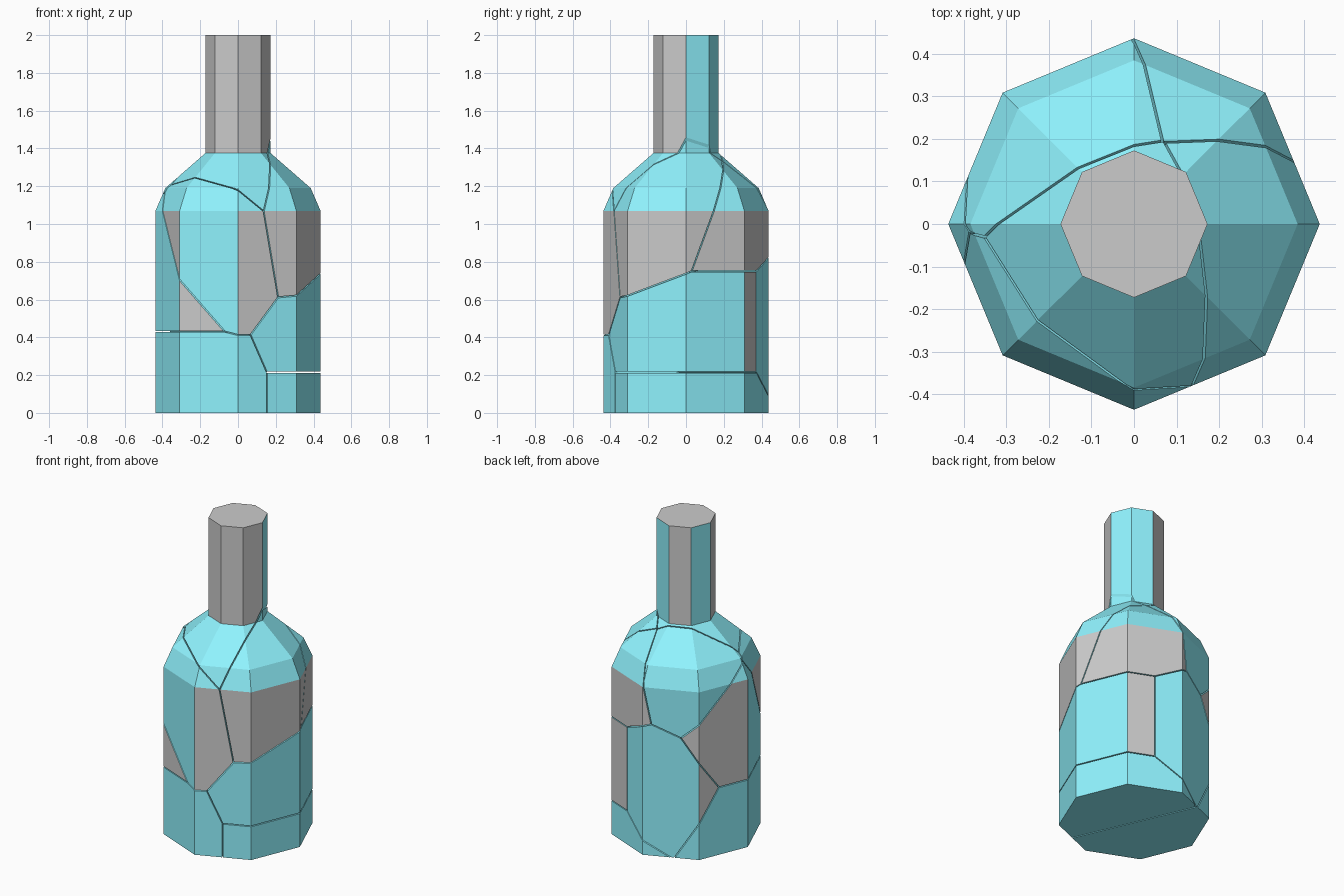
import bpy, bmesh, math
from mathutils import Vector

if "Cube" in bpy.data.objects:
    bpy.data.objects.remove(bpy.data.objects["Cube"])

SIDES = 8
GAP = 0.003          # half width of a crack
# Bottle profile: (radius, height)
PROFILE = [(0.437, 0), (0.437, 1.07), (0.385, 1.19), (0.173, 1.375), (0.173, 2.0)]

# Shards: centre of each cell, and the wall sides that are grey
# (sides are counted anticlockwise from +x; the neck shard uses its neck walls)
SHARDS = {
    "base_left_shard":      ((-0.465, 0.007, 0.019), ()),
    "base_right_shard":     ((0.296, 0.338, 0.019), ()),
    "lower_right_shard":    ((0.296, 0.338, 0.411), (1,)),
    "lower_back_shard":     ((0.024, 0.432, 0.411), (3,)),
    "middle_left_shard":    ((-0.465, 0.007, 0.841), (2, 3, 5)),
    "upper_front_shard":    ((-0.335, -0.34, 1.08), (4, 6)),
    "upper_right_shard":    ((0.361, 0.006, 1.221), (0, 6, 7)),
    "back_right_shard":     ((0.296, 0.338, 1.089), (0, 1, 2)),
    "back_left_shard":      ((-0.255, 0.29, 1.195), ()),
    "neck_shard":           ((-0.09, -0.125, 1.395), (2, 4, 5, 6, 7)),
}

glass = bpy.data.materials.new("cyan_glass")
glass.diffuse_color = (0.28, 0.9, 1.0, 1.0)
glass.use_nodes = True
glass.node_tree.nodes["Principled BSDF"].inputs["Base Color"].default_value = glass.diffuse_color


def make_bottle(grey, is_neck):
    """Whole solid bottle, with the given wall sides in the grey slot."""
    bm = bmesh.new()
    rings = []
    for r, z in PROFILE:
        rings.append([bm.verts.new((r * math.cos(math.tau * i / SIDES),
                                    r * math.sin(math.tau * i / SIDES), z))
                      for i in range(SIDES)])
    grey_band = len(PROFILE) - 2 if is_neck else 0
    for band, (low, high) in enumerate(zip(rings, rings[1:])):
        for i in range(SIDES):
            j = (i + 1) % SIDES
            face = bm.faces.new((low[i], low[j], high[j], high[i]))
            face.material_index = int(band == grey_band and i in grey)
    bm.faces.new(rings[0][::-1])
    bm.faces.new(rings[-1]).material_index = 1
    return bm


def cut(bm, point, normal):
    """Remove everything in front of the plane and close the cut."""
    geom = bm.verts[:] + bm.edges[:] + bm.faces[:]
    bmesh.ops.bisect_plane(bm, geom=geom, dist=1e-5, plane_co=point,
                           plane_no=normal, clear_outer=True)
    rim = [e for e in bm.edges if e.is_boundary]
    if rim:
        bmesh.ops.edgeloop_fill(bm, edges=rim, mat_nr=0)


# Trim one bottle per shard against the planes halfway to every other shard
for name, (centre, grey) in SHARDS.items():
    c = Vector(centre)
    bm = make_bottle(grey, name == "neck_shard")
    for other, (oc, _) in SHARDS.items():
        if other == name:
            continue
        n = (Vector(oc) - c).normalized()
        cut(bm, (c + Vector(oc)) / 2 - n * GAP, n)
    bmesh.ops.recalc_face_normals(bm, faces=bm.faces[:])
    mesh = bpy.data.meshes.new(name)
    bm.to_mesh(mesh)
    bm.free()
    mesh.materials.append(glass)
    mesh.materials.append(None)
    bpy.context.collection.objects.link(bpy.data.objects.new(name, mesh))
